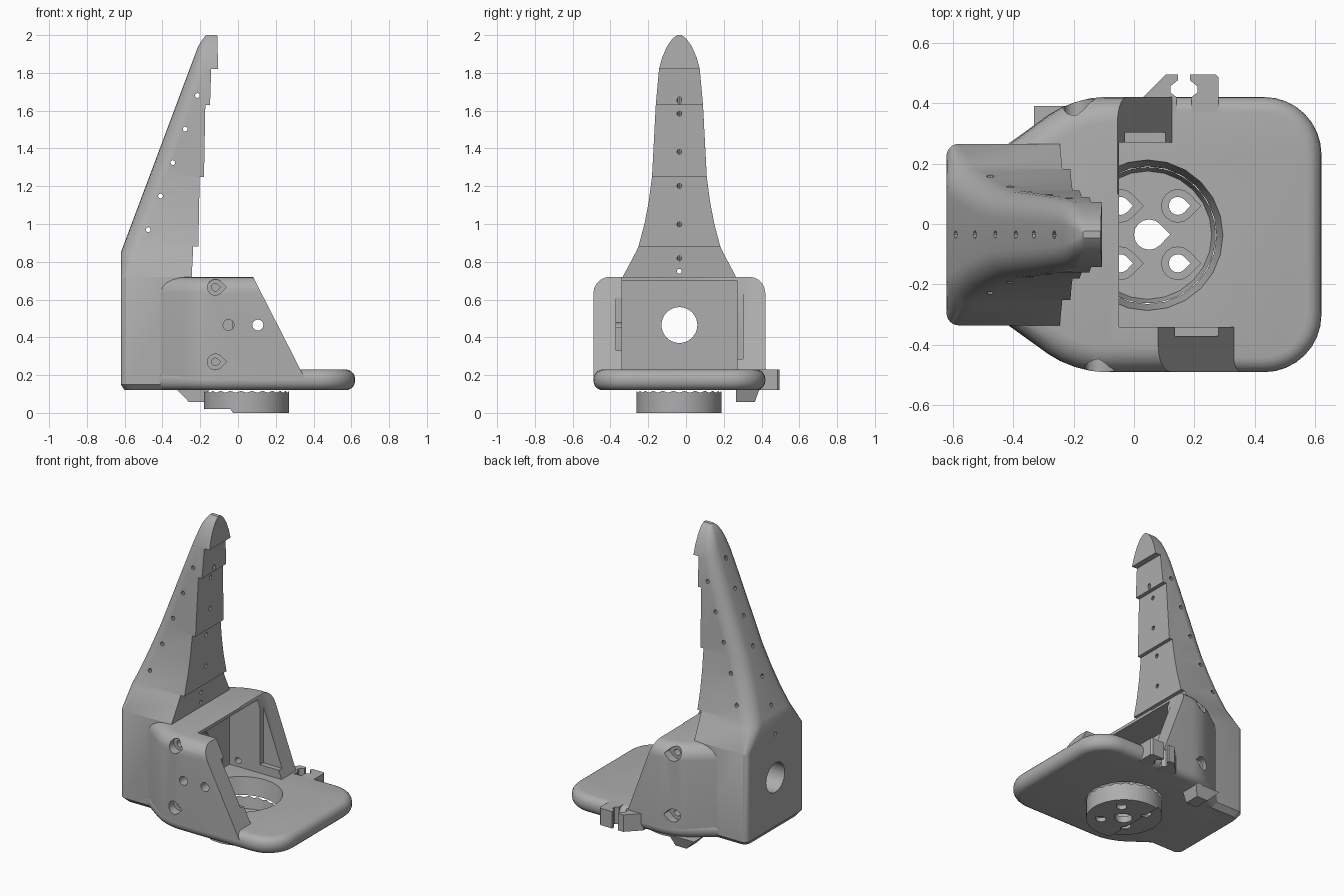
import bpy, bmesh
from math import pi, cos, sin, radians
from mathutils import Matrix, Vector

cube = bpy.data.objects.get("Cube")
if cube:
    bpy.data.objects.remove(cube, do_unlink=True)

MID = -0.035  # y of the symmetry plane

grey = bpy.data.materials.new("matte_grey")
grey.use_nodes = True
COLOUR = (0.42, 0.42, 0.42, 1)
grey.diffuse_color = COLOUR
grey.node_tree.nodes["Principled BSDF"].inputs["Base Color"].default_value = COLOUR


def finish(name, bm):
    bmesh.ops.recalc_face_normals(bm, faces=bm.faces[:])
    mesh = bpy.data.meshes.new(name)
    bm.to_mesh(mesh)
    bm.free()
    mesh.materials.append(grey)
    ob = bpy.data.objects.new(name, mesh)
    bpy.context.collection.objects.link(ob)
    return ob


def prism_bm(points, low, high, axis="z"):
    """Extrude a plan (x, y) along z, or a side profile (x, z) along y."""
    bm = bmesh.new()
    place = (lambda a, b, c: (a, b, c)) if axis == "z" else (lambda a, b, c: (a, c, b))
    rings = [[bm.verts.new(place(a, b, c)) for a, b in points] for c in (low, high)]
    n = len(points)
    bm.faces.new(rings[0])
    bm.faces.new(rings[1])
    for i in range(n):
        j = (i + 1) % n
        bm.faces.new((rings[0][i], rings[0][j], rings[1][j], rings[1][i]))
    bmesh.ops.recalc_face_normals(bm, faces=bm.faces[:])
    return bm


def prism(name, points, low, high, axis="z"):
    return finish(name, prism_bm(points, low, high, axis))


def box(name, x, y, z):
    return prism(name, [(x[0], y[0]), (x[1], y[0]), (x[1], y[1]), (x[0], y[1])], *z)


def rod(name, start, end, r1, r2=None, sides=24):
    a, b = Vector(start), Vector(end)
    bm = bmesh.new()
    turn = (b - a).to_track_quat("Z", "Y").to_matrix().to_4x4()
    bmesh.ops.create_cone(bm, cap_ends=True, segments=sides, radius1=r1, radius2=r2 or r1,
                          depth=(b - a).length, matrix=Matrix.Translation((a + b) / 2) @ turn)
    return finish(name, bm)


def teardrop(x, v, r, low, high, axis):
    """Round cutter with a pointed end toward +x."""
    arc = [radians(45 + 270 * i / 12) for i in range(13)]
    points = [(x + r * 1.4, v)] + [(x + r * cos(t), v + r * sin(t)) for t in arc]
    return prism("cutter", points, low, high, axis)


def round_edges(bm, width, segments, rule):
    edges = [e for e in bm.edges if rule(e.verts[0].co, e.verts[1].co)]
    bmesh.ops.bevel(bm, geom=edges, offset=width, segments=segments, profile=0.5,
                    affect="EDGES", clamp_overlap=True)


def cut(cutter, *targets):
    for ob in targets:
        mod = ob.modifiers.new("cut", "BOOLEAN")
        mod.operation, mod.solver, mod.object = "DIFFERENCE", "EXACT", cutter
        bpy.context.view_layer.objects.active = ob
        bpy.ops.object.modifier_apply(modifier=mod.name)
    bpy.data.objects.remove(cutter, do_unlink=True)


def mirrored(half):
    """Close a half outline (x, offset from the middle) on both sides."""
    return [(x, MID + y) for x, y in half] + [(x, MID - y) for x, y in reversed(half)]


def upright(a, b):
    return abs(a.z - b.z) > 0.05


# Base plate with broad front corners and a rounded rim
bm = prism_bm(mirrored([(-0.55, 0.22), (-0.43, 0.29), (-0.2, 0.455), (0.62, 0.455)]), 0.12, 0.23)
round_edges(bm, 0.19, 8, lambda a, b: upright(a, b) and a.x > 0.5)
round_edges(bm, 0.1, 4, lambda a, b: upright(a, b) and -0.25 < a.x < -0.15)
round_edges(bm, 0.05, 5, lambda a, b: abs(a.z - b.z) < 0.01)
base_plate = finish("base_plate", bm)

# Housing: side walls and top, opened toward +x
bm = prism_bm(mirrored([(-0.45, 0.27), (-0.2, 0.455), (0.5, 0.455)]), 0.17, 0.72)
round_edges(bm, 0.1, 4, lambda a, b: upright(a, b) and -0.25 < a.x < -0.15)
round_edges(bm, 0.085, 5, lambda a, b: min(a.z, b.z) > 0.7 and min(a.x, b.x) < 0.4)
housing = finish("housing", bm)
INNER = (MID - 0.305, MID + 0.305)
cut(box("cutter", (-0.25, 1), INNER, (0.1, 0.70)), housing)
cut(box("cutter", (-0.05, 1), INNER, (0.6, 1)), housing)
for top_x, foot_x, y0, y1 in ((0.08, 0.33, -1, -0.1), (-0.055, 0.125, 0.1, 1)):
    slope = (foot_x - top_x) / 0.49
    profile = [(top_x - slope * 0.2, 0.92), (foot_x + slope * 0.13, 0.1), (1, 0.1), (1, 0.92)]
    cut(prism("cutter", profile, y0, y1, "y"), housing)
# Shallow pockets inside the walls
cut(box("cutter", (-0.03, 1), (0.2, 0.303), (0.285, 0.655)), housing)
cut(box("cutter", (0.13, 1), (-0.37, -0.2), (0.33, 0.61)), housing)
# Screw holes in the walls
for z in (0.27, 0.665):
    for x, face, side in ((-0.12, -0.49, -1), (-0.19, 0.42, 1)):
        ends = sorted((face - side * 0.06, face + side * 0.1))
        cut(teardrop(x, z, 0.042, *ends, "y"), housing)
        ends = sorted((face - side * 0.2, face + side * 0.1))
        cut(teardrop(x, z, 0.02, *ends, "y"), housing)
for x in (-0.05, 0.105):
    cut(rod("cutter", (x, -0.6, 0.465), (x, -0.2, 0.465), 0.029, sides=16), housing)

# Finger: lofted sections from the rear block to the tip
WIDTHS = [(0.12, 0.27), (0.15, 0.3), (0.72, 0.3), (0.88, 0.217), (1.0, 0.185), (1.12, 0.162),
          (1.25, 0.145), (1.63, 0.125), (1.82, 0.108), (1.88, 0.092), (1.94, 0.066),
          (1.98, 0.038), (2.0, 0.012)]
STEPS = [(0.12, 0.72, -0.28, -0.28), (0.72, 0.88, -0.245, -0.237), (0.88, 1.25, -0.21, -0.203),
         (1.25, 1.63, -0.18, -0.173), (1.63, 1.82, -0.148, -0.142), (1.82, 2.0, -0.105, -0.11)]


def section(bm, z, half, front):
    back = -0.62 + max(0, z - 0.85) * 0.375 + (0.02 if z < 0.13 else 0) + max(0, z - 1.96) * 0.5
    r = 0.04 if z < 0.75 else min(0.09, half * 0.65)
    r = min(r, (front - back) * 0.8)
    pts = [(front, half)]
    pts += [(back + r - r * sin(t), half - r + r * cos(t)) for t in [i * pi / 12 for i in range(7)]]
    return [bm.verts.new((x, y, z)) for x, y in mirrored(pts)]


bm = bmesh.new()
rings = []
levels = sorted(WIDTHS + [(0.85, 0.231)])
for z0, z1, f0, f1 in STEPS:
    for z, half in levels:
        if z0 <= z <= z1:
            rings.append(section(bm, z, half, f0 + (f1 - f0) * (z - z0) / (z1 - z0)))
for lower, upper in zip(rings, rings[1:]):
    for i in range(len(lower)):
        j = (i + 1) % len(lower)
        bm.faces.new((lower[i], lower[j], upper[j], upper[i]))
bm.faces.new(rings[0])
bm.faces.new(rings[-1])
bmesh.ops.remove_doubles(bm, verts=bm.verts[:], dist=0.0005)
finger = finish("finger", bm)
# Cable bore through the rear block
cut(rod("cutter", (-1, MID, 0.465), (0, MID, 0.465), 0.095, sides=32), finger, housing)
# Small pin holes across and along the finger
for i in range(5):
    x, z = -0.475 + 0.065 * i, 0.97 + 0.1775 * i
    cut(rod("cutter", (x, -1, z), (x, 1, z), 0.013, sides=10), finger)
for back_z, front_z in ((0.75, 0.75), (0.93, 0.805), (1.1, 0.995), (1.28, 1.2),
                        (1.46, 1.39), (1.62, 1.59), (1.8, 1.72)):
    a = Vector((-0.62 + max(0, back_z - 0.85) * 0.375, MID, back_z))
    b = Vector((-0.2, MID, front_z))
    reach = (b - a).normalized() * 0.15
    cut(rod("cutter", a - reach, b + reach, 0.013, sides=10), finger)

# Round mounting boss below the plate, stepped on its rear side
HUB = (0.045, MID - 0.002)
boss = rod("mounting_boss", (*HUB, 0), (*HUB, 0.15), 0.225, sides=48)
step = [(-0.5, 0.02), (-0.04, 0.02), (-0.02, -0.01), (-0.5, -0.01)]
cut(prism("cutter", step, -1, 1, "y"), boss)
cut(rod("cutter", (*HUB, 0.04), (*HUB, 0.235), 0.212, 0.25, 24), boss, base_plate)
cut(teardrop(0.05, MID, 0.05, -0.1, 0.3, "z"), boss)
for x in (-0.045, 0.145):
    for y in (-0.095, 0.095):
        cut(teardrop(x, MID + y, 0.054, 0.028, 0.3, "z"), boss)
        cut(teardrop(x, MID + y, 0.03, -0.1, 0.3, "z"), boss)

# Cable clip on the side of the plate
clip = [(0.02, 0.41), (0.105, 0.495), (0.145, 0.495), (0.145, 0.475), (0.12, 0.455), (0.12, 0.435),
        (0.14, 0.42), (0.14, 0.36), (0.19, 0.36), (0.19, 0.42), (0.21, 0.435), (0.21, 0.455),
        (0.185, 0.475), (0.185, 0.495), (0.27, 0.495), (0.28, 0.485), (0.28, 0.36), (0.02, 0.36)]
prism("side_clip", clip, 0.12, 0.23)

# Small hook under the plate
hook = [(-0.33, 0.13), (-0.26, 0.058), (-0.18, 0.058), (-0.15, 0.13)]
under_hook = prism("under_hook", hook, 0.265, 0.39, "y")
for v in under_hook.data.vertices:
    if v.co.z < 0.1 and v.co.y > 0.3:
        v.co.y -= 0.025

# Smooth the rounded faces, keep the hard edges
for ob in (base_plate, housing, finger, boss):
    bpy.ops.object.select_all(action="DESELECT")
    ob.select_set(True)
    bpy.context.view_layer.objects.active = ob
    bpy.ops.object.shade_smooth_by_angle(angle=radians(30))
